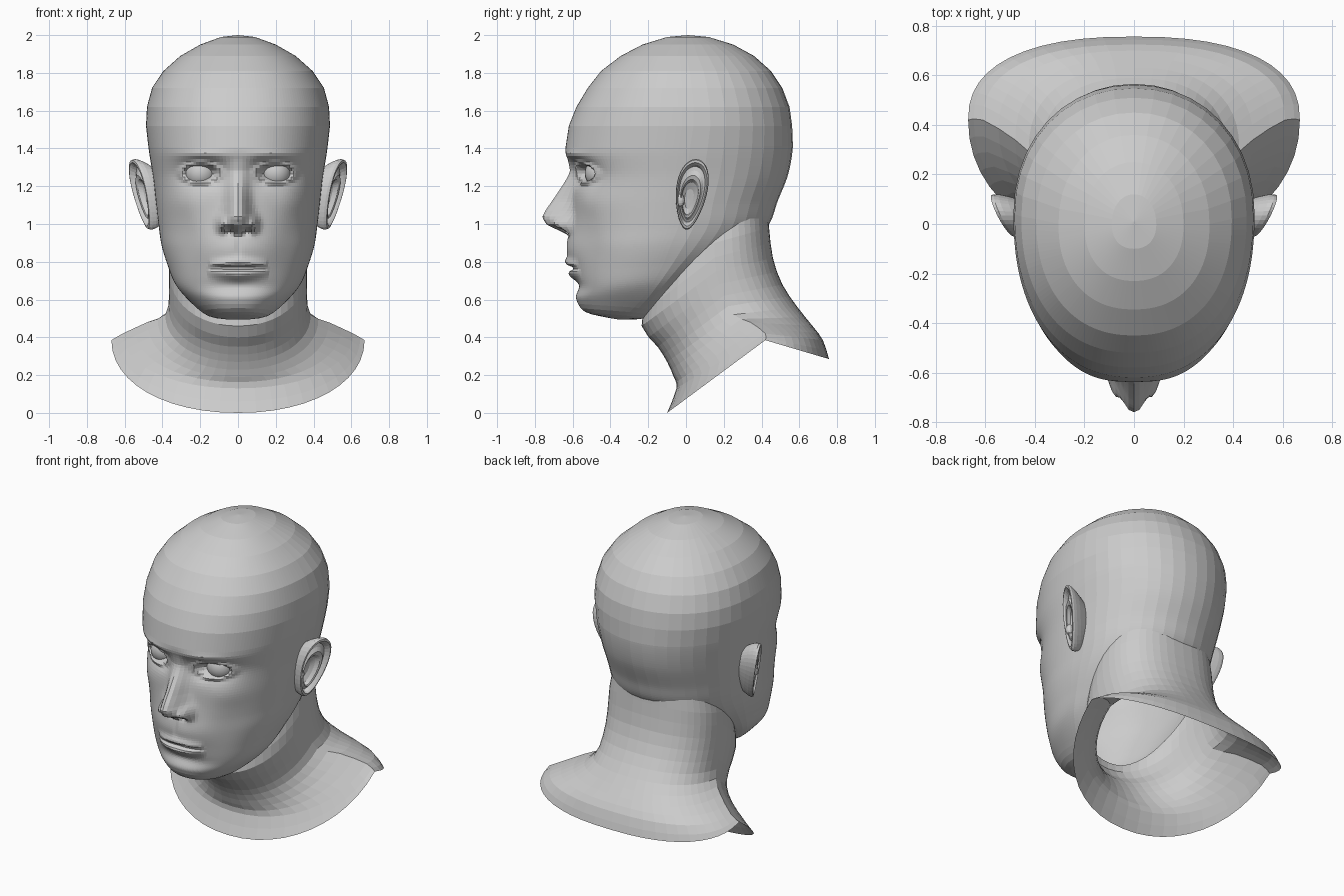
import bpy, bmesh
from math import sin, cos, pi, radians, exp, hypot
from mathutils import Vector

if "Cube" in bpy.data.objects:
    bpy.data.objects.remove(bpy.data.objects["Cube"])

# Rings: front (y, z), side (x, y, z), back (y, z)
HEAD = [(-.42, .505, .06, -.36, .495, -.28, .495), (-.535, .535, .16, -.32, .515, -.21, .505),
        (-.58, .60, .25, -.25, .585, -.10, .57), (-.575, .66, .33, -.18, .68, .0, .66),
        (-.585, .76, .375, -.12, .79, .15, .76), (-.60, .87, .405, -.08, .89, .33, .88),
        (-.60, .97, .42, -.04, .99, .44, 1.0), (-.60, 1.10, .435, -.02, 1.12, .485, 1.12),
        (-.60, 1.25, .45, .0, 1.25, .54, 1.26), (-.637, 1.39, .472, .02, 1.39, .565, 1.4),
        (-.62, 1.52, .487, .04, 1.52, .562, 1.52), (-.58, 1.62, .482, .04, 1.62, .548, 1.62),
        (-.52, 1.72, .455, .03, 1.72, .51, 1.72), (-.45, 1.81, .395, .02, 1.81, .45, 1.81),
        (-.345, 1.89, .305, .0, 1.89, .36, 1.89), (-.23, 1.95, .20, .0, 1.95, .25, 1.95),
        (-.10, 1.99, .09, .0, 1.99, .12, 1.99)]
NECK = [(-.12, .85, .33, .15, 1.05, .43, 1.12), (-.20, .62, .36, .15, .90, .44, .98),
        (-.235, .46, .365, .16, .75, .46, .82), (-.15, .35, .365, .20, .62, .51, .68),
        (-.10, .27, .385, .25, .52, .59, .56), (-.065, .19, .48, .34, .48, .67, .46),
        (-.05, .13, .61, .42, .42, .725, .385), (-.10, .0, .67, .42, .385, .757, .285)]


def spline(rows, t):
    i = min(int(t), len(rows) - 2)
    f = t - i
    a, b, c, d = (rows[max(0, min(len(rows) - 1, i + k))] for k in (-1, 0, 1, 2))
    return [q + .5 * f * (r - p + f * (2*p - 5*q + 4*r - s + f * (3*(q - r) + s - p)))
            for p, q, r, s in zip(a, b, c, d)]


def ring_points(row, angles, nf, nb):
    fy, fz, sx, sy, sz, by, bz = row
    pts = []
    for a in angles:
        c, s = cos(a), sin(a)
        e = 2 / (nf if c > 0 else nb)
        k = abs(c) ** e
        x = sx * abs(s) ** e * (1 if s > 0 else -1)
        ey, ez = (fy, fz) if c > 0 else (by, bz)
        pts.append(Vector((x, sy + (ey - sy) * k, sz + (ez - sz) * k)))
    return pts


def skin(name, rings, start, end):
    bm = bmesh.new()
    vs = [[bm.verts.new(p) for p in r] for r in rings]
    n = len(vs[0])
    for a, b in zip(vs, vs[1:]):
        for i in range(n):
            bm.faces.new((a[i], a[(i+1) % n], b[(i+1) % n], b[i]))
    for ring, tip in ((vs[0], start), (vs[-1], end)):
        if tip:
            v = bm.verts.new(tip)
            for i in range(n):
                bm.faces.new((v, ring[i], ring[(i+1) % n]))
    bmesh.ops.recalc_face_normals(bm, faces=bm.faces)
    me = bpy.data.meshes.new(name)
    bm.to_mesh(me)
    bm.free()
    ob = bpy.data.objects.new(name, me)
    bpy.context.collection.objects.link(ob)
    return ob


def both_sides(half):
    return [radians(a) for a in half] + [radians(360 - a) for a in reversed(half[1:-1])]


def g(v, c, s):
    return exp(-((v - c) / s) ** 2)


def lookup(table, v):
    if v <= table[0][0]:
        return table[0][1]
    for (a, p), (b, q) in zip(table, table[1:]):
        if v <= b:
            return p + (q - p) * (v - a) / (b - a)
    return table[-1][1]


NOSE_HEIGHT = [(.94, 0), (.965, .055), (.995, .125), (1.035, .157), (1.075, .14),
               (1.12, .11), (1.2, .06), (1.28, .012), (1.34, 0)]
NOSE_WIDTH = [(.95, .075), (1.03, .07), (1.12, .055), (1.25, .05)]


# Facial relief: how far the face comes forward at (x, z)
def relief(x, z):
    x = abs(x)
    d = lookup(NOSE_HEIGHT, z) * exp(-(x / lookup(NOSE_WIDTH, z)) ** 2.4)
    d += .055 * g(x, .082, .026) * g(z, 1.0, .038)            # nostril wings
    d -= .05 * g(x, .045, .022) * g(z, .962, .015)            # nostrils
    d += .033 * g(x, 0, .18) * g(z, .86, .13)                 # muzzle
    w = max(0, 1 - (x / .16) ** 2) ** .6
    d += w * (.024 * g(z, .797 - .1 * x, .026) + .027 * g(z, .732 + .1 * x, .028))
    d -= .03 * w * g(z, .766, .011) + .014 * g(x, 0, .14) * g(z, .675, .03)
    d -= .006 * g(x, 0, .015) * g(z, .88, .05)                # lip groove
    d -= .062 * g(x, .19, .115) * g(z, 1.275, .065)           # eye sockets
    d -= .02 * g(x, .13, .04) * g(z, 1.26, .05)
    d += .018 * g(x, .19, .13) * g(z, 1.365, .025)            # brow
    e = hypot((x - .197) / .085, (z - 1.27) / .043)
    d += .022 * g(e, 1.2, .25) - .025 * max(0, 1 - e)         # eyelids
    d += .015 * g(x, .29, .09) * g(z, 1.12, .08)              # cheekbones
    d -= .012 * g(x, .27, .08) * g(z, .88, .1)
    return d


# Head: fine in the face, broad facets on the skull
angles = both_sides([2 * i for i in range(46)] + [90 + 9 * i for i in range(1, 11)])
steps = [i / 3 for i in range(6)] + [2 + i / 9 for i in range(65)] + list(range(10, 17))
rings = []
for t in steps:
    pts = ring_points(spline(HEAD, t), angles, 2.25, 2.1)
    for p in pts:
        if p.y < -.15:
            p.y -= relief(p.x, p.z) * min(1, (-.15 - p.y) / .15)
    rings.append(pts)
head = skin("head", rings, (0, -.35, .495), (0, .01, 2.0))

# Neck and shoulder collar, joined to the head and opened underneath
angles = both_sides([7.5 * i for i in range(25)])
rings = [ring_points(spline(NECK, i / 2), angles, 2.1, 2.4) for i in range(15)]
hub = Vector((0, .25, .25))
neck = skin("neck", rings, (0, .15, .98), hub)
mod = head.modifiers.new("join_neck", 'BOOLEAN')
mod.operation = 'UNION'
mod.solver = 'EXACT'
mod.object = neck
bpy.context.view_layer.objects.active = head
bpy.ops.object.modifier_apply(modifier=mod.name)
bpy.data.objects.remove(neck)
bm = bmesh.new()
bm.from_mesh(head.data)
tip = min(bm.verts, key=lambda v: (v.co - hub).length)
bmesh.ops.delete(bm, geom=[tip], context='VERTS')
bm.to_mesh(head.data)
bm.free()

# Ears: scale, outward height and drop of each ring, from root over rim to bowl
EAR = [(.70, -.10, 0), (.90, -.05, 0), (.98, -.02, 0), (1.0, .0, 0), (.97, .014, 0), (.90, .016, 0),
       (.84, .004, 0), (.79, -.014, 0), (.70, -.008, -.005), (.60, .006, -.012),
       (.52, .002, -.018), (.46, -.022, -.022), (.28, -.036, -.025)]


def ear_point(a, s, h, drop, side):
    v = .187 * sin(a) * s
    u = .082 * cos(a) * s * (1 + .25 * sin(a)) + .13 * v
    y, z = .028 + u + drop * .5, 1.157 + v + drop
    return Vector((side * (.508 + .45 * (y - .03) + .17 * (z - 1.17) + h), y, z))


for side, label in ((1, "left"), (-1, "right")):
    rings = [[ear_point(2 * pi * i / 36, *row, side) for i in range(36)] for row in EAR]
    skin(label + "_ear", rings, None, ear_point(0, 0, -.038, -.025, side))
    # Small flap in front of the ear canal
    bpy.ops.mesh.primitive_uv_sphere_add(segments=12, ring_count=8, radius=1,
                                         location=(side * .462, -.03, 1.125))
    flap = bpy.context.object
    flap.name = label + "_ear_flap"
    flap.scale = (.022, .022, .035)
    # Eyeball
    bpy.ops.mesh.primitive_uv_sphere_add(segments=24, ring_count=16, radius=.084,
                                         location=(side * .197, -.452, 1.27))
    bpy.context.object.name = label + "_eyeball"
    bpy.ops.object.shade_smooth()
